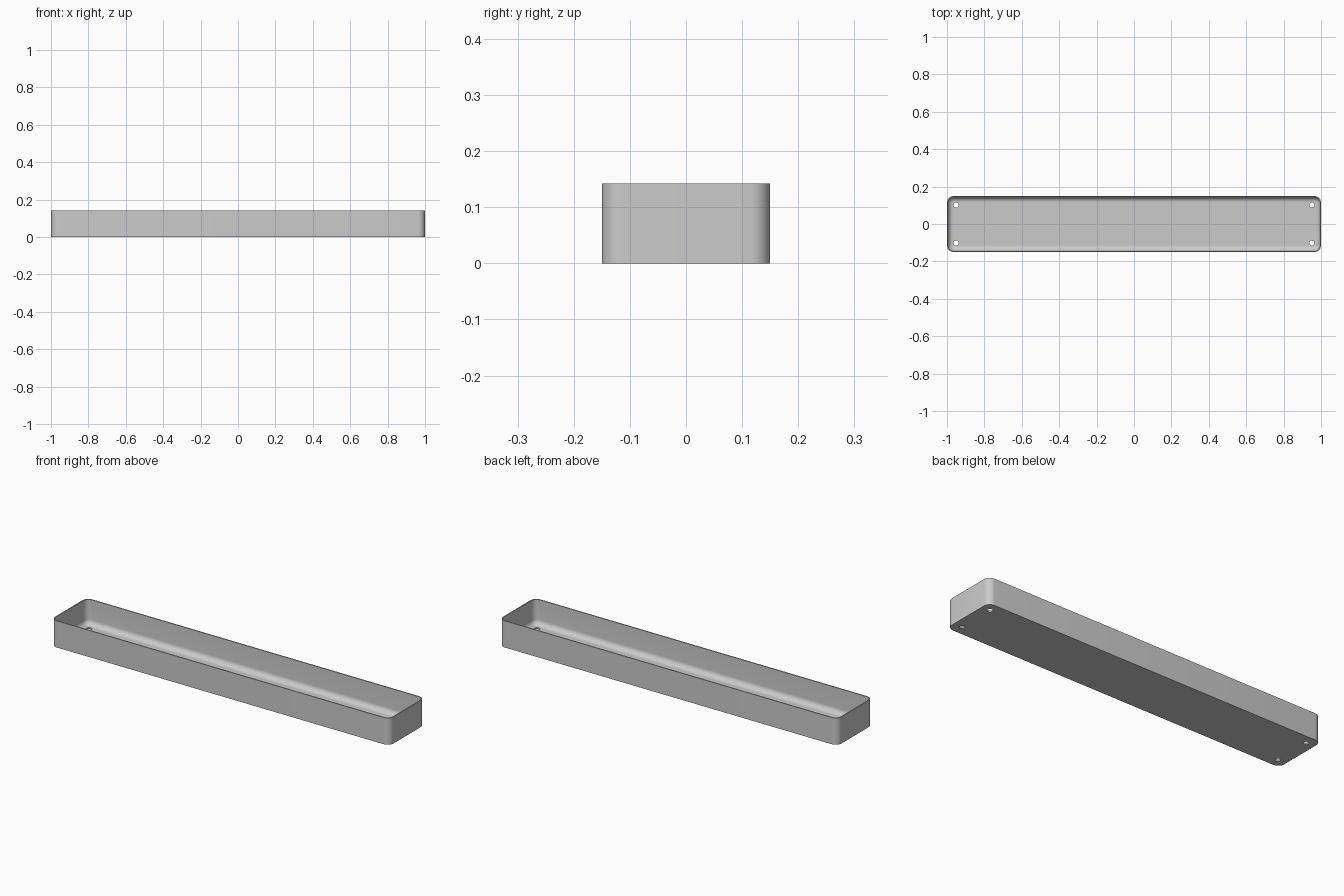
import bpy, bmesh, math

cube = bpy.data.objects.get("Cube")
if cube:
    bpy.data.objects.remove(cube, do_unlink=True)

HALF_X, HALF_Y, HEIGHT = 1.0, 0.15, 0.142
CORNER, WALL, FLOOR, FILLET = 0.036, 0.006, 0.008, 0.028
STEPS = 10

grey = bpy.data.materials.new("light grey")
grey.use_nodes = True
colour = (0.6, 0.6, 0.6, 1)
grey.diffuse_color = colour
grey.node_tree.nodes["Principled BSDF"].inputs["Base Color"].default_value = colour


def rounded_loop(bm, inset, z):
    """Ring of vertices around a rounded rectangle."""
    r = CORNER - inset
    ring = []
    for quarter, (sx, sy) in enumerate([(1, 1), (-1, 1), (-1, -1), (1, -1)]):
        for i in range(STEPS + 1):
            a = (quarter + i / STEPS) * math.pi / 2
            ring.append(bm.verts.new((sx * (HALF_X - CORNER) + r * math.cos(a),
                                      sy * (HALF_Y - CORNER) + r * math.sin(a), z)))
    return ring


# Tray shell: outer wall, rim, inner wall, fillet down to the floor
sections = [(0, 0), (0, HEIGHT), (WALL, HEIGHT)]
for i in range(STEPS + 1):
    a = i / STEPS * math.pi / 2
    sections.append((WALL + FILLET * (1 - math.cos(a)), FLOOR + FILLET * (1 - math.sin(a))))

bm = bmesh.new()
rings = [rounded_loop(bm, *s) for s in sections]
for low, high in zip(rings, rings[1:]):
    for i in range(len(low)):
        j = (i + 1) % len(low)
        bm.faces.new((low[i], low[j], high[j], high[i]))
bm.faces.new(rings[0])
bm.faces.new(rings[-1])
bmesh.ops.recalc_face_normals(bm, faces=bm.faces)
mesh = bpy.data.meshes.new("tray")
bm.to_mesh(mesh)
bm.free()
mesh.materials.append(grey)
tray = bpy.data.objects.new("tray", mesh)
bpy.context.collection.objects.link(tray)

# Four screw holes through the floor
bpy.context.view_layer.objects.active = tray
for x in (-0.951, 0.951):
    for y in (-0.101, 0.101):
        bpy.ops.mesh.primitive_cylinder_add(vertices=32, radius=0.0135, depth=0.08, location=(x, y, 0))
        cutter = bpy.context.object
        cutter.name = "hole_cutter"
        cutter.hide_render = True
        cut = tray.modifiers.new("hole", "BOOLEAN")
        cut.operation, cut.solver, cut.object = "DIFFERENCE", "EXACT", cutter
        bpy.context.view_layer.objects.active = tray
        bpy.ops.object.modifier_apply(modifier=cut.name)
        bpy.data.objects.remove(cutter, do_unlink=True)

# Smooth curves, sharp rim and base edges
bpy.ops.object.select_all(action="DESELECT")
tray.select_set(True)
bpy.ops.object.shade_smooth_by_angle(angle=math.radians(30))
